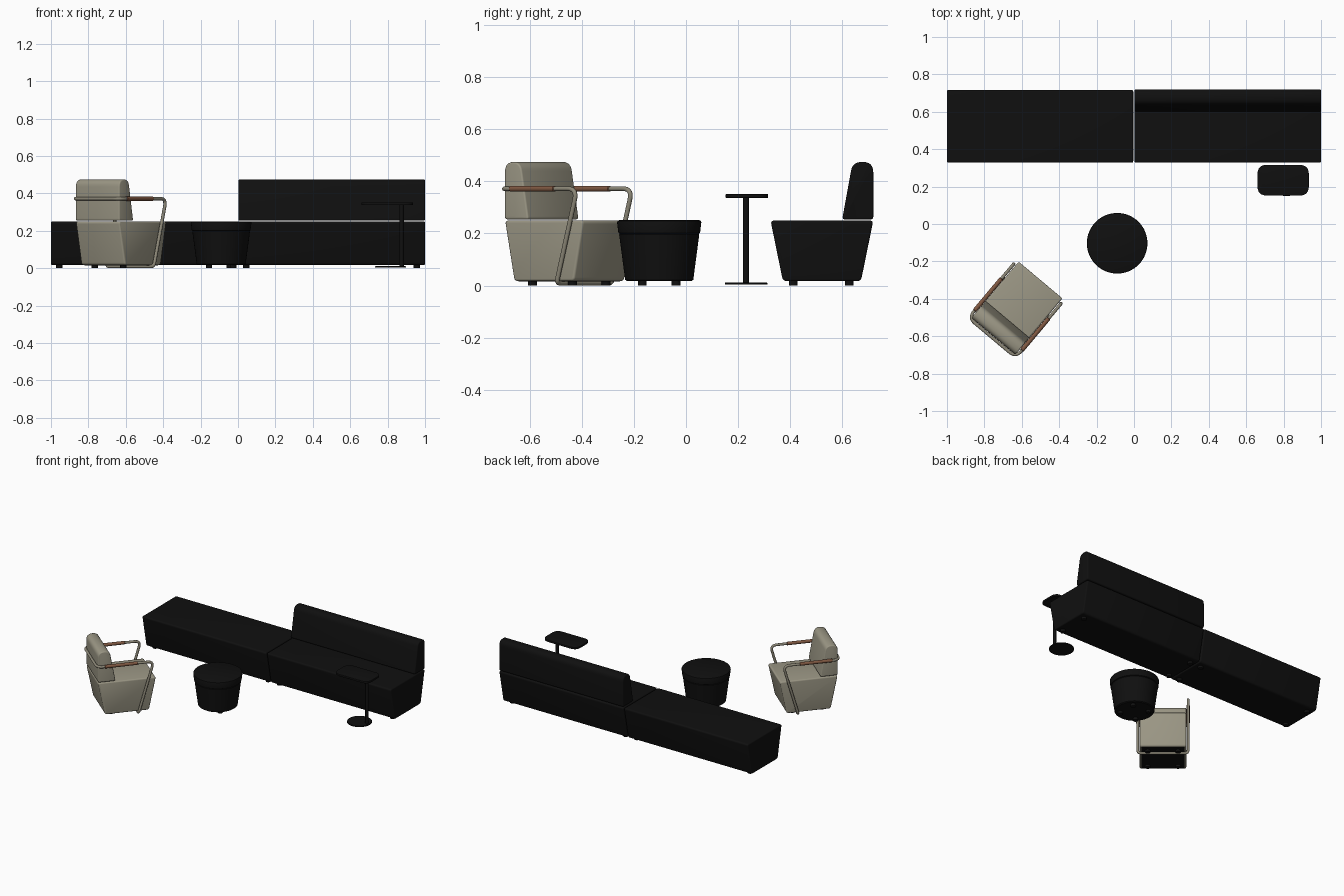
import bpy, bmesh, math
from mathutils import Vector, Matrix

if "Cube" in bpy.data.objects:
    bpy.data.objects.remove(bpy.data.objects["Cube"])


def material(name, rgb):
    m = bpy.data.materials.new(name)
    m.diffuse_color = (*rgb, 1)
    m.use_nodes = True
    m.node_tree.nodes["Principled BSDF"].inputs["Base Color"].default_value = m.diffuse_color
    return m


BLACK = material("black fabric", (0.005, 0.005, 0.005))
BEIGE = material("beige upholstery", (0.33, 0.31, 0.235))
TUBE = material("beige painted tube", (0.27, 0.25, 0.19))
WOOD = material("brown wood", (0.22, 0.10, 0.055))


def finish(ob, mat, mtx, bevel=0):
    ob.data.materials.clear()
    ob.data.materials.append(mat)
    ob.matrix_world = mtx
    if bevel:
        b = ob.modifiers.new("soft edges", 'BEVEL')
        b.width, b.segments, b.limit_method = bevel, 3, 'ANGLE'
        b.angle_limit = math.radians(35)
    bpy.ops.object.select_all(action='DESELECT')
    ob.select_set(True)
    bpy.context.view_layer.objects.active = ob
    bpy.ops.object.convert(target='MESH')
    bpy.ops.object.shade_smooth_by_angle(angle=math.radians(35))
    return ob


def rounded(points, radii, steps=6):
    """Closed path with each corner replaced by a smooth bend."""
    out, n = [], len(points)
    pts = [Vector(p) for p in points]
    for i, p in enumerate(pts):
        a = p + (pts[i - 1] - p).normalized() * radii[i]
        b = p + (pts[(i + 1) % n] - p).normalized() * radii[i]
        for k in range(steps + 1):
            t = k / steps
            out.append(a * (1 - t) ** 2 + p * 2 * t * (1 - t) + b * t * t)
    return out


def prism(name, outline, lo, hi, axis, mat, mtx, bevel=0):
    """Extrude an outline along x (outline is y, z) or z (outline is x, y)."""
    bm = bmesh.new()
    place = (lambda p, h: (h, p[0], p[1])) if axis == 'x' else (lambda p, h: (p[0], p[1], h))
    a = [bm.verts.new(place(p, lo)) for p in outline]
    b = [bm.verts.new(place(p, hi)) for p in outline]
    bm.faces.new(a)
    bm.faces.new(b[::-1])
    for i in range(len(a)):
        j = (i + 1) % len(a)
        bm.faces.new((a[i], b[i], b[j], a[j]))
    bmesh.ops.recalc_face_normals(bm, faces=bm.faces)
    me = bpy.data.meshes.new(name)
    bm.to_mesh(me)
    bm.free()
    ob = bpy.data.objects.new(name, me)
    bpy.context.collection.objects.link(ob)
    return finish(ob, mat, mtx, bevel)


def lathe(name, profile, mat, mtx, sides=64):
    """Spin (radius, z) points around z, capped at both ends."""
    bm = bmesh.new()
    rings = [[bm.verts.new((r * math.cos(2 * math.pi * i / sides),
                            r * math.sin(2 * math.pi * i / sides), z))
              for i in range(sides)] for r, z in profile]
    for a, b in zip(rings, rings[1:]):
        for i in range(sides):
            j = (i + 1) % sides
            bm.faces.new((a[i], a[j], b[j], b[i]))
    bm.faces.new(rings[0][::-1])
    bm.faces.new(rings[-1])
    me = bpy.data.meshes.new(name)
    bm.to_mesh(me)
    bm.free()
    ob = bpy.data.objects.new(name, me)
    bpy.context.collection.objects.link(ob)
    return finish(ob, mat, mtx)


def feet(name, xs, ys, mtx):
    for x in xs:
        for y in ys:
            lathe(name, [(0.017, 0), (0.017, 0.022)], BLACK,
                  mtx @ Matrix.Translation((x, y, 0)), 20)


# Shared cross-sections: tapered seat and wedge backrest (y, z)
SEAT = rounded([(-0.150, 0.017), (0.150, 0.017), (0.1975, 0.250), (-0.1975, 0.250)],
               [0.015, 0.015, 0.015, 0.015])
BACK = rounded([(0.078, 0.254), (0.1975, 0.254), (0.1975, 0.475), (0.118, 0.475)],
               [0.012, 0.012, 0.040, 0.035])

# Long seating: plain bench on the left, bench with backrest on the right
row = Matrix.Translation((0, 0.5225, 0))
prism("left_bench", SEAT, -1.0, -0.004, 'x', BLACK, row, 0.008)
prism("right_bench", SEAT, 0.002, 1.0, 'x', BLACK, row, 0.008)
prism("sofa_backrest", BACK, 0.002, 1.0, 'x', BLACK, row, 0.008)
feet("bench_foot", (-0.955, -0.045, 0.045, 0.955), (-0.11, 0.105), row)

# Round pouf with a soft lid
pouf = Matrix.Translation((-0.09, -0.103, 0))
lathe("pouf", [(0.124, 0.017), (0.131, 0.022), (0.154, 0.196), (0.152, 0.199),
               (0.157, 0.202), (0.162, 0.243), (0.160, 0.248), (0.154, 0.251)], BLACK, pouf)
feet("pouf_foot", (-0.065, 0.065), (-0.065, 0.065), pouf)

# Side table: rounded top, off-centre post, disc base
one = Matrix.Identity(4)
top = rounded([(0.66, 0.152), (0.935, 0.152), (0.935, 0.316), (0.66, 0.316)], [0.05] * 4)
prism("table_top", top, 0.337, 0.351, 'z', BLACK, one, 0.002)
lathe("table_post", [(0.0115, 0.004), (0.0115, 0.34)], BLACK,
      Matrix.Translation((0.875, 0.231, 0)), 24)
lathe("table_base", [(0.082, 0.004), (0.082, 0.009), (0.080, 0.011)], BLACK,
      Matrix.Translation((0.815, 0.231, 0)))

# Armchair, turned to face the pouf
chair = Matrix.Translation((-0.625, -0.449, 0)) @ Matrix.Rotation(math.radians(140), 4, 'Z')
prism("chair_seat", SEAT, -0.153, 0.153, 'x', BEIGE, chair, 0.010)
prism("chair_backrest", BACK, -0.153, 0.153, 'x', BEIGE, chair, 0.012)
prism("chair_underside", [(-0.14, -0.138), (0.14, -0.138), (0.14, 0.138), (-0.14, 0.138)],
      0.0145, 0.018, 'z', BLACK, chair)
feet("chair_foot", (-0.1, 0.1), (-0.1, 0.1), chair)

# Bent tube frame: one closed loop round the back, down the legs, under the seat
W, ARM = 0.165, 0.372
loop = rounded([(-W, -0.075, 0.009), (-W, -0.178, ARM), (-W, 0.207, ARM),
                (W, 0.207, ARM), (W, -0.178, ARM), (W, -0.075, 0.009)],
               [0.02, 0.045, 0.045, 0.045, 0.045, 0.02], 8)
cu = bpy.data.curves.new("chair_frame", 'CURVE')
cu.dimensions = '3D'
cu.bevel_depth, cu.bevel_resolution = 0.009, 4
sp = cu.splines.new('POLY')
sp.points.add(len(loop) - 1)
for p, v in zip(sp.points, loop):
    p.co = (*v, 1)
sp.use_cyclic_u = True
frame = bpy.data.objects.new("chair_frame", cu)
bpy.context.collection.objects.link(frame)
finish(frame, TUBE, chair)

# Wooden sleeves on the arms
for side in (-1, 1):
    lathe("arm_sleeve", [(0.009, -0.112), (0.0115, -0.109), (0.0115, 0.109), (0.009, 0.112)], WOOD,
          chair @ Matrix.Translation((side * W, 0.045, ARM)) @ Matrix.Rotation(math.pi / 2, 4, 'X'), 24)
